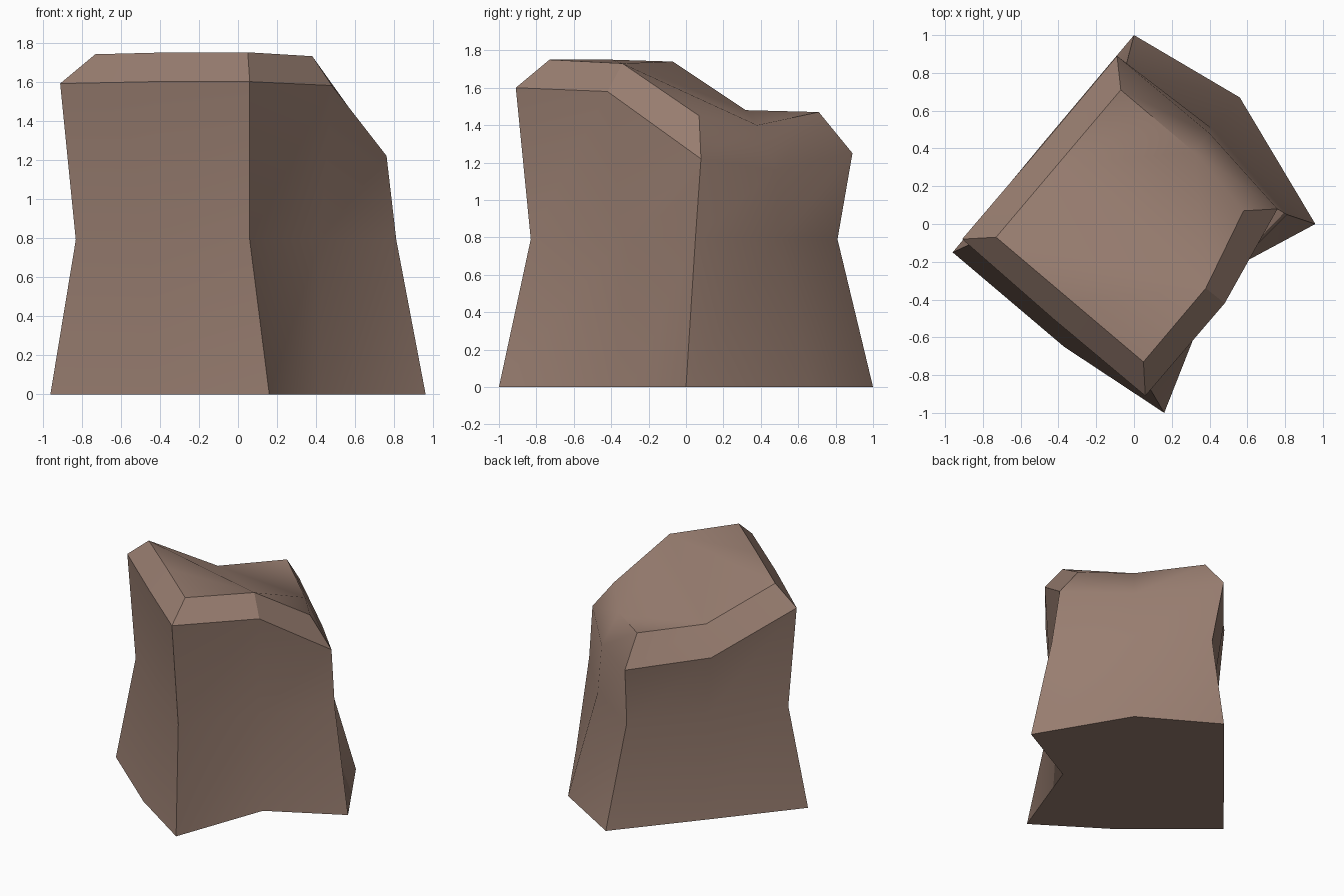
import bpy
import bmesh
import math

# Remove only the default object
default_cube = bpy.data.objects.get("Cube")
if default_cube:
    bpy.data.objects.remove(default_cube, do_unlink=True)


def make_material(name, colour):
    """Create a single flat, matte colour."""
    material = bpy.data.materials.new(name)
    material.use_nodes = True
    material.diffuse_color = colour
    shader = material.node_tree.nodes["Principled BSDF"]
    shader.inputs["Base Color"].default_value = colour
    shader.inputs["Roughness"].default_value = 1.0
    return material


def add_ring(mesh, points):
    """Add one horizontal outline of the stone, given as points in space."""
    return [mesh.verts.new(point) for point in points]


def at_height(outline, height):
    """Lift a flat outline to a level height."""
    return [(x, y, height) for x, y in outline]


def bridge(mesh, lower, upper):
    """Join two outlines with a band of four-sided faces."""
    count = len(lower)
    for here in range(count):
        after = (here + 1) % count
        mesh.faces.new((lower[here], lower[after], upper[after], upper[here]))


# Every outline runs round the four corners with a point along each side:
# left corner, side, front corner, side, right corner, side, back corner, side
foot_outline = [(-.96, -.15), (-.37, -.65), (.16, -1), (.42, -.29),
                (.96, 0), (.56, .67), (0, 1), (-.48, .43)]
waist_outline = [(-.83, -.09), (-.39, -.47), (.06, -.83), (.42, -.34),
                 (.81, .05), (.42, .5), (-.05, .81), (-.44, .37)]
shoulder_points = [(-.91, -.08, 1.59), (-.43, -.5, 1.6), (.06, -.91, 1.6),
                   (.48, -.42, 1.58), (.76, .08, 1.22), (.4, .48, 1.16),
                   (-.09, .89, 1.25), (-.5, .4, 1.27)]
crown_points = [(-.73, -.07, 1.74), (-.34, -.4, 1.75), (.05, -.73, 1.75),
                (.38, -.34, 1.73), (.58, .07, 1.45), (.32, .38, 1.4),
                (-.07, .71, 1.47), (-.4, .32, 1.48)]

# Body of the stone: foot, pinched waist, shoulder and chamfered crown
stone = bmesh.new()
foot = add_ring(stone, at_height(foot_outline, 0))
waist = add_ring(stone, at_height(waist_outline, .79))
shoulder = add_ring(stone, shoulder_points)
crown = add_ring(stone, crown_points)
bridge(stone, foot, waist)
bridge(stone, waist, shoulder)
bridge(stone, shoulder, crown)

# Flat underside
stone.faces.new(list(reversed(foot)))

# Sloping top, folded between the side points
left, left_side, front, front_side, right, right_side, back, back_side = crown
for corners in ((left_side, front, front_side),
                (left, left_side, front_side),
                (left, front_side, back_side),
                (back_side, front_side, right_side),
                (front_side, right, right_side),
                (back_side, right_side, back)):
    stone.faces.new(corners)

stone.normal_update()
stone_mesh = bpy.data.meshes.new("stone_block")
stone.to_mesh(stone_mesh)
stone.free()

# Place the stone, colour it and keep its hard ridges crisp
stone_block = bpy.data.objects.new("stone_block", stone_mesh)
bpy.context.collection.objects.link(stone_block)
stone_mesh.materials.append(make_material("warm brown stone", (.32, .21, .165, 1)))
bpy.ops.object.select_all(action="DESELECT")
stone_block.select_set(True)
bpy.context.view_layer.objects.active = stone_block
bpy.ops.object.shade_smooth_by_angle(angle=math.radians(30))
